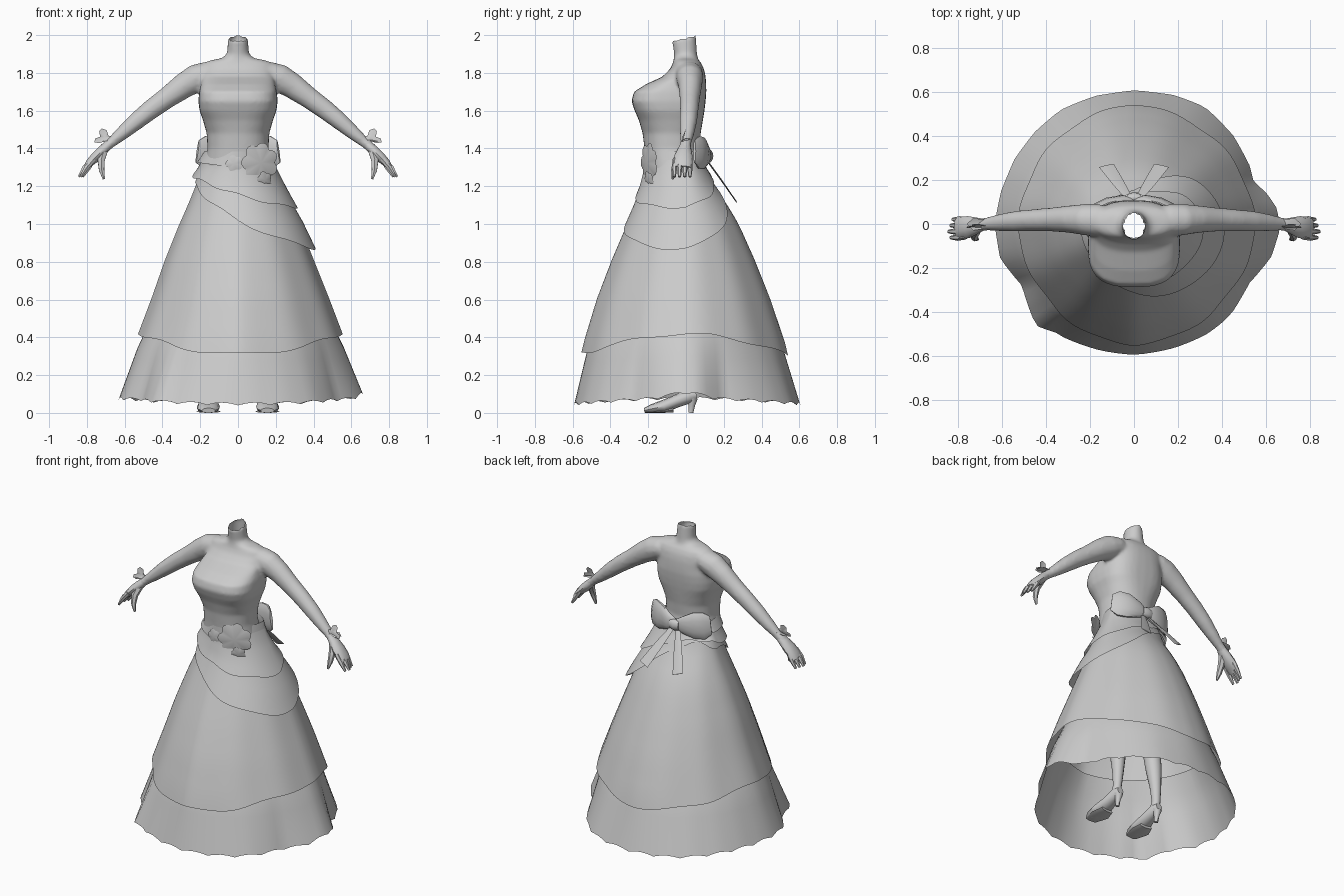
import bpy, bmesh, math
from mathutils import Vector as V

if "Cube" in bpy.data.objects:
    bpy.data.objects.remove(bpy.data.objects["Cube"])

grey = bpy.data.materials.new("grey")
grey.diffuse_color = (0.6, 0.6, 0.6, 1)
grey.use_nodes = True
grey.node_tree.nodes["Principled BSDF"].inputs["Base Color"].default_value = grey.diffuse_color


def finish(name, bm, angle=50):
    bmesh.ops.recalc_face_normals(bm, faces=bm.faces)
    me = bpy.data.meshes.new(name)
    bm.to_mesh(me)
    bm.free()
    me.materials.append(grey)
    ob = bpy.data.objects.new(name, me)
    bpy.context.collection.objects.link(ob)
    bpy.ops.object.select_all(action='DESELECT')
    ob.select_set(True)
    bpy.context.view_layer.objects.active = ob
    bpy.ops.object.shade_smooth_by_angle(angle=math.radians(angle))
    return ob


def loft(name, rings, cap_start=False, cap_end=False, angle=50):
    bm = bmesh.new()
    vs = [[bm.verts.new(p) for p in r] for r in rings]
    n = len(vs[0])
    for a, b in zip(vs, vs[1:]):
        for i in range(n):
            bm.faces.new((a[i], a[(i + 1) % n], b[(i + 1) % n], b[i]))
    if cap_start:
        bm.faces.new(vs[0])
    if cap_end:
        bm.faces.new(vs[-1])
    return finish(name, bm, angle)


def tube(name, stations, hint=(0, 1, 0), n=12, angle=50, caps=True):
    """stations: (point, radius along the hint, radius across it)"""
    pts = [V(s[0]) for s in stations]
    rings = []
    for i, (_, a, b) in enumerate(stations):
        t = (pts[min(i + 1, len(pts) - 1)] - pts[max(i - 1, 0)]).normalized()
        u = (V(hint) - t * t.dot(V(hint))).normalized()
        w = t.cross(u)
        rings.append([pts[i] + u * a * math.cos(k * math.tau / n) + w * b * math.sin(k * math.tau / n)
                      for k in range(n)])
    return loft(name, rings, caps, caps, angle)


def plate(name, outline, centre, right, up, dome=0.0):
    """Fan of triangles around a raised centre"""
    r, u, c = V(right).normalized(), V(up).normalized(), V(centre)
    bm = bmesh.new()
    mid = bm.verts.new(c + r.cross(u) * dome)
    vs = [bm.verts.new(c + r * x + u * y) for x, y in outline]
    for i in range(len(vs)):
        bm.faces.new((mid, vs[i], vs[(i + 1) % len(vs)]))
    return finish(name, bm)


def rosette(name, radius, petals, centre, right, up, dome):
    n = petals * 6
    out = []
    for k in range(n):
        t = k * math.tau / n
        r = radius * (0.82 + 0.2 * abs(math.sin(t * petals / 2)))
        out.append((r * math.cos(t), r * math.sin(t)))
    return plate(name, out, centre, right, up, dome)


def spow(v, e):
    return math.copysign(abs(v) ** e, v)


# torso: z, half width, front y, back y, squareness, tilt of the ring
TORSO = [(1.20, .20, -.20, .10, .9, 0), (1.30, .18, -.21, .085, .9, 0), (1.40, .162, -.22, .07, .9, 0),
         (1.48, .166, -.23, .078, .9, 0), (1.55, .186, -.25, .09, .8, 0), (1.60, .204, -.272, .098, .72, 0),
         (1.65, .21, -.289, .104, .7, 0), (1.70, .206, -.276, .108, .7, 0), (1.74, .197, -.212, .107, .75, 0),
         (1.78, .19, -.125, .104, .8, 0), (1.82, .19, -.085, .096, .85, 0), (1.85, .185, -.07, .082, .9, 0),
         (1.866, .15, -.066, .068, 1, 0), (1.878, .085, -.064, .062, 1, 0), (1.90, .059, -.063, .059, 1, 0),
         (1.986, .052, -.074, .052, 1, .015)]
rings = []
for z, w, f, b, e, tilt in TORSO:
    ring = []
    for k in range(32):
        t = k * math.tau / 32
        s = spow(math.sin(t), e)
        ring.append((w * spow(math.cos(t), e), (f + b) / 2 + s * (b - f) / 2, z + tilt * s))
    rings.append(ring)
body = [loft("torso", rings, True, True)]

# skirt shape: z, left, right, front, back extents
SKIRT = [(0.05, .635, .665, .59, .595), (.35, .555, .58, .545, .535), (.6, .46, .485, .47, .45),
         (.8, .39, .405, .395, .37), (1.0, .31, .325, .31, .28), (1.1, .265, .275, .268, .22),
         (1.2, .225, .23, .23, .145), (1.3, .19, .19, .21, .095), (1.42, .165, .165, .215, .07)]
# lower hem outline seen from above
HEM = [(.675, -.03), (.66, .08), (.54, .215), (.43, .42), (.28, .55), (.1, .595), (-.11, .59), (-.34, .51),
       (-.42, .445), (-.595, .18), (-.635, 0), (-.605, -.17), (-.5, -.295), (-.42, -.48), (-.335, -.505),
       (-.155, -.57), (0, -.59), (.14, -.57), (.375, -.47), (.51, -.295), (.62, -.17)]
POLAR = sorted((math.atan2(y, x) % math.tau, math.hypot(x, y)) for x, y in HEM)
POLAR = [(POLAR[-1][0] - math.tau, POLAR[-1][1])] + POLAR + [(POLAR[0][0] + math.tau, POLAR[0][1])]


def hem_radius(t):
    for (a, ra), (b, rb) in zip(POLAR, POLAR[1:]):
        if a <= t <= b:
            return ra + (rb - ra) * (t - a) / (b - a)


def skirt_point(t, z, off=0.0):
    for lo, hi in zip(SKIRT, SKIRT[1:]):
        if z <= hi[0]:
            break
    f = (z - lo[0]) / (hi[0] - lo[0])
    l, r, fr, bk = [a + (b - a) * f for a, b in zip(lo[1:], hi[1:])]
    c, s = math.cos(t), math.sin(t)
    return V(((r if c > 0 else l) * c, (bk if s > 0 else fr) * s, z)) + V((c, s, 0)) * off


def skirt_tier(name, top, hem, off, steps, n=96):
    rings = []
    for j in range(steps + 1):
        ring = []
        for k in range(n):
            t = k * math.tau / n
            h = hem(t)
            ring.append(skirt_point(t, h + (top - h) * j / steps, off(t, 1 - j / steps)))
        rings.append(ring)
    return loft(name, rings)


def squeeze(t):  # flatter diagonals
    return -.022 * abs(math.sin(2 * t))


def under_off(t, d):
    full = hem_radius(t) - skirt_point(t, .06).to_2d().length
    return d * full + (1 - d) * (squeeze(t) - .04)


skirt_tier("under_skirt", 0.5,
           lambda t: .04 + .03 * math.cos(t) ** 2 + .03 * math.exp(-(min(t, math.tau - t) / .2) ** 2)
           + .014 * abs(math.sin(12 * t)), under_off, 8)
skirt_tier("over_skirt", 1.32,
           lambda t: .312 + .105 * math.cos(t) ** 2 + .008 * math.sin(7 * t),
           lambda t, d: d * (squeeze(t) + .004 * math.sin(11 * t)), 14)
# slanted drapes, lowest on the right hip and raised at the back
skirt_tier("long_drape", 1.3,
           lambda t: 1.045 - .175 * math.cos(t + .15) + .13 * max(0, math.sin(t)) ** 1.5 + .008 * math.sin(6 * t),
           lambda t, d: .004 + d * (.006 + .024 * max(0, math.cos(t))), 6)
skirt_tier("short_drape", 1.34,
           lambda t: 1.172 - .085 * math.cos(t + .2) + .06 * max(0, math.sin(t)) + .006 * math.sin(7 * t),
           lambda t, d: .008 + d * (.008 + .018 * abs(math.cos(t))), 5)
skirt_tier("waist_sash", 1.385, lambda t: 1.295 - .03 * math.cos(t),
           lambda t, d: .006 + d * (.004 + .022 * max(0, -math.cos(t))), 3)

# flat flowers wrapped on the front of the waist
rosette("large_flower", .105, 7, (.115, -.196, 1.325), (.9, .4, 0), (0, -.03, 1), .02)
rosette("small_flower", .045, 5, (-.02, -.222, 1.32), (1, 0, 0), (0, 0, 1), .01)
rosette("lower_flower", .045, 5, (.14, -.195, 1.235), (.85, .5, 0), (0, -.2, 1), .012)

for s, side in ((1, "right"), (-1, "left")):
    # arm
    body.append(tube(side + "_arm", [
        ((s * .10, .012, 1.80), .06, .05), ((s * .16, .017, 1.795), .074, .066), ((s * .22, .02, 1.772), .072, .076),
        ((s * .29, .022, 1.73), .063, .068), ((s * .38, .02, 1.665), .054, .057), ((s * .46, .017, 1.607), .05, .053),
        ((s * .54, .012, 1.543), .047, .047), ((s * .61, .006, 1.483), .039, .038), ((s * .67, 0, 1.432), .03, .028),
        ((s * .72, -.006, 1.392), .032, .026)], n=14))
    # palm, fingers held together, and thumb
    tube(side + "_palm", [((s * .68, -.002, 1.424), .026, .024), ((s * .715, -.008, 1.392), .038, .028),
                          ((s * .75, -.014, 1.357), .05, .029), ((s * .785, -.018, 1.325), .05, .022),
                          ((s * .805, -.02, 1.30), .046, .014)], n=10)
    for i in range(4):
        y = -.056 + .025 * i
        x = .842 - .01 * abs(i - 1)
        tube(side + "_finger_%d" % (i + 1), [((s * .765, y, 1.342), .015, .016),
                                             ((s * (x - .03), y * 1.1, 1.298), .0145, .015),
                                             ((s * x, y * 1.1, 1.25), .008, .007)], n=6)
    tube(side + "_thumb", [((s * .71, -.015, 1.39), .024, .024), ((s * .725, -.048, 1.335), .02, .021),
                           ((s * .722, -.064, 1.285), .015, .016), ((s * .71, -.07, 1.238), .006, .007)], n=6)
    # wrist bow
    plate(side + "_wrist_bow", [(-.06, -.02), (-.045, -.038), (-.01, -.022), (.03, -.035), (.055, -.03), (.052, -.01),
                                (.025, .0), (.03, .03), (.015, .045), (-.01, .035), (-.02, .005), (-.05, .0)],
          (s * .705, -.01, 1.462), (s, 0, 0), (0, .25, 1), .008)
    plate(side + "_wrist_bow_loop", [(-.055, 0), (-.02, .022), (.03, .026), (.06, 0), (.03, -.03), (-.02, -.022)],
          (s * .70, .0, 1.445), (s, 0, -.1), (0, 1, .2), .008)
    # back bow lobe and tail
    tube(side + "_bow_lobe", [((s * .0, .105, 1.36), .014, .03), ((s * .05, .108, 1.365), .024, .055),
                              ((s * .12, .092, 1.375), .028, .085), ((s * .18, .068, 1.38), .022, .088),
                              ((s * .215, .045, 1.385), .008, .06)], n=14)
    tube(side + "_bow_tail", [((s * .015, .105, 1.345), .014, .004), ((s * .07, .185, 1.235), .028, .004),
                              ((s * .125, .265, 1.12), .036, .003)], hint=(1, 0, 0), n=4, angle=30)
    # leg
    X = s * .152
    tube(side + "_leg", [((X * .85, 0, .55), .058, .056), ((X * .92, .015, .38), .052, .05),
                         ((X * .97, .025, .24), .036, .035), ((X, .025, .14), .027, .026),
                         ((X, .01, .085), .035, .03)], caps=False)
    # shoe: sloping foot, heel and sole
    tube(side + "_shoe", [((X, .055, .095), .022, .025), ((X, .02, .09), .036, .038), ((X, -.05, .062), .045, .034),
                          ((X + s * .004, -.12, .034), .06, .034), ((X + s * .006, -.18, .022), .058, .024),
                          ((X + s * .004, -.22, .013), .036, .013)], hint=(1, 0, 0))
    tube(side + "_heel", [((X, .035, .08), .028, .03), ((X, .03, .04), .018, .015), ((X, .025, 0), .013, .012)], n=8)
    tube(side + "_sole", [((X, -.07, .016), .045, .014), ((X + s * .004, -.13, .006), .064, .006),
                          ((X + s * .005, -.215, .005), .038, .005)], hint=(1, 0, 0), n=8)

# bow knot
tube("bow_knot", [((-.03, .115, 1.36), .02, .03), ((0, .12, 1.36), .025, .036), ((.03, .115, 1.36), .02, .03)], n=10)

# blend torso and arms into one skin, then open the neck
bpy.ops.object.select_all(action='DESELECT')
for ob in body:
    ob.select_set(True)
bpy.context.view_layer.objects.active = body[0]
bpy.ops.object.join()
torso = body[0]
torso.modifiers.clear()
rm = torso.modifiers.new("blend", 'REMESH')
rm.mode, rm.voxel_size = 'VOXEL', 0.01
sm = torso.modifiers.new("soften", 'SMOOTH')
sm.factor, sm.iterations = 0.5, 8
bpy.context.view_layer.update()
bm = bmesh.new()
bm.from_object(torso, bpy.context.evaluated_depsgraph_get())
bpy.data.objects.remove(torso)
bmesh.ops.recalc_face_normals(bm, faces=bm.faces)
caps = [f for f in bm.faces if abs(f.normal.z) > .7 and not 1.22 < f.calc_center_median().z < 1.95]
bmesh.ops.delete(bm, geom=caps, context='FACES')
finish("torso_and_arms", bm, 80)
